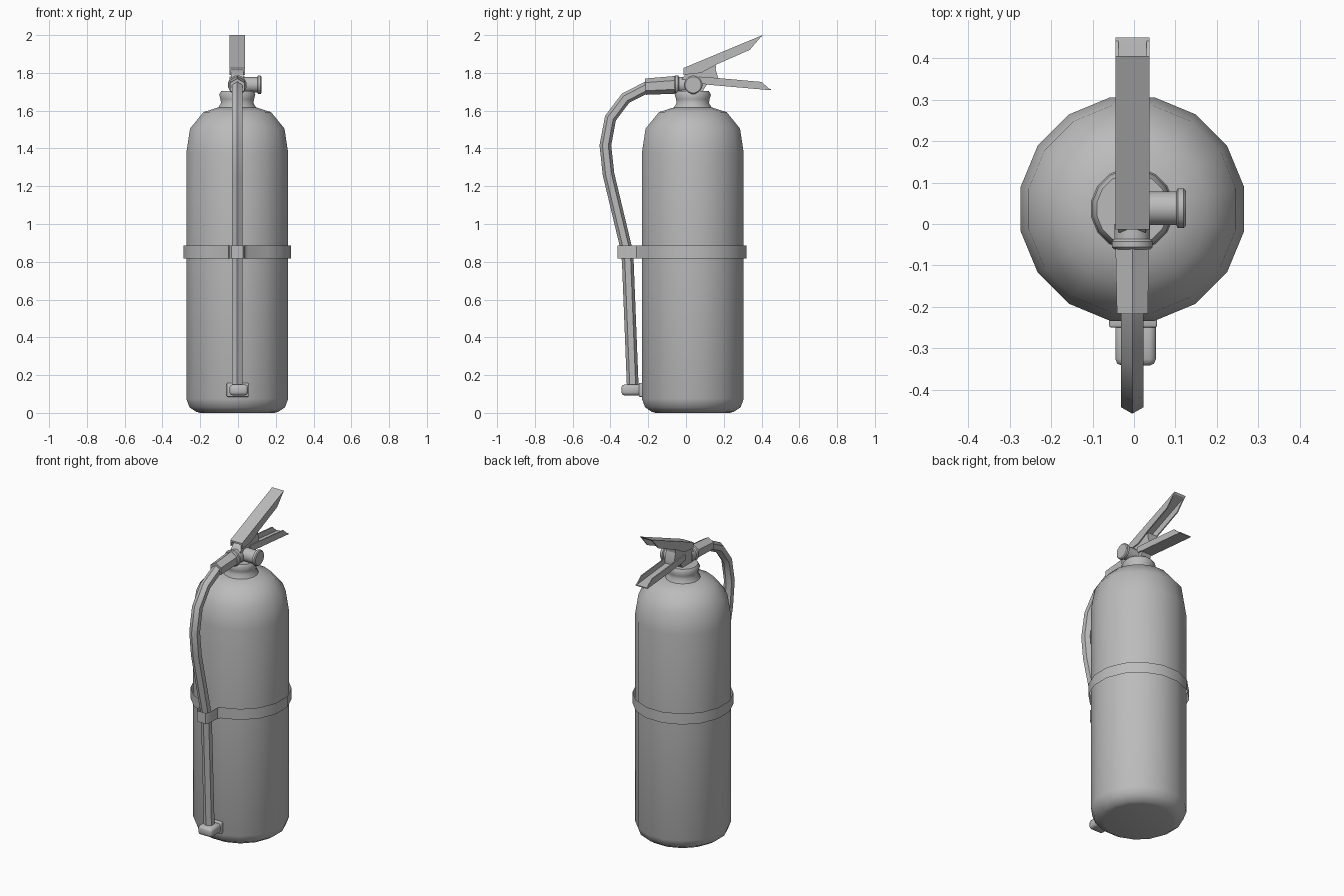
import bpy, bmesh, math
from mathutils import Vector, Matrix

cube = bpy.data.objects.get("Cube")
if cube:
    bpy.data.objects.remove(cube, do_unlink=True)

GREY = (0.5, 0.5, 0.5, 1)
grey = bpy.data.materials.new("plain_grey")
grey.use_nodes = True
grey.diffuse_color = GREY
grey.node_tree.nodes["Principled BSDF"].inputs["Base Color"].default_value = GREY

AXIS = Vector((-0.004, 0.036, 0))   # centre line of the tank


def finish(name, bm, angle=35, recalc=True):
    if recalc:
        bmesh.ops.recalc_face_normals(bm, faces=bm.faces)
    me = bpy.data.meshes.new(name)
    bm.to_mesh(me)
    bm.free()
    me.materials.append(grey)
    me.shade_smooth()
    me.set_sharp_from_angle(angle=math.radians(angle))
    ob = bpy.data.objects.new(name, me)
    bpy.context.collection.objects.link(ob)
    return ob


def skin(bm, rings, caps=True):
    """Join rings of points with quads."""
    rows = [[bm.verts.new(p) for p in ring] for ring in rings]
    n = len(rows[0])
    for a, b in zip(rows, rows[1:]):
        for i in range(n):
            bm.faces.new((a[i], a[(i + 1) % n], b[(i + 1) % n], b[i]))
    if caps:
        bm.faces.new(rows[0][::-1])
        bm.faces.new(rows[-1])


def lathe(name, profile, sides, matrix, angle=35):
    """Turn (radius, height) points about local z."""
    bm = bmesh.new()
    turns = [2 * math.pi * (i + 0.5) / sides for i in range(sides)]
    skin(bm, [[matrix @ Vector((r * math.cos(t), r * math.sin(t), h)) for t in turns]
              for r, h in profile])
    return finish(name, bm, angle)


def tube(name, path, radii, sides=6):
    """Sweep a polygon along a path of (y, z) points."""
    bm = bmesh.new()
    pts = [Vector((AXIS.x, y, z)) for y, z in path]
    rings = []
    for i, p in enumerate(pts):
        d = (pts[min(i + 1, len(pts) - 1)] - pts[max(i - 1, 0)]).normalized()
        out = Vector((0, -d.z, d.y))
        rings.append([p + radii[i] * (out * math.cos(k * math.tau / sides)
                      + Vector((math.sin(k * math.tau / sides), 0, 0)))
                      for k in range(sides)])
    skin(bm, rings)
    return finish(name, bm, 30)


def prism(bm, outline, x0, x1):
    """Extrude a side outline of (y, z) points from x0 to x1."""
    skin(bm, [[(x + AXIS.x, y, z) for y, z in outline] for x in (x0, x1)])


def channel(name, plate, wall, half=0.041, thick=0.007):
    """Pressed lever: one plate between two side walls."""
    bm = bmesh.new()
    prism(bm, plate, -half, half)
    prism(bm, wall, -half, thick - half)
    prism(bm, wall, half - thick, half)
    return finish(name, bm, 20)


def box(name, lo, hi, bevel):
    bm = bmesh.new()
    lo, hi = Vector(lo), Vector(hi)
    bmesh.ops.create_cube(bm, size=1, matrix=Matrix.Translation((lo + hi) / 2)
                          @ Matrix.Diagonal((*(hi - lo), 1)))
    bmesh.ops.bevel(bm, geom=bm.edges[:], offset=bevel, segments=2,
                    profile=0.5, affect='EDGES')
    return finish(name, bm, 50)


upright = Matrix.Translation(AXIS)

# Tank and neck
lathe("tank", [(0.2, 0), (0.222, 0.006), (0.258, 0.03), (0.275, 0.075), (0.275, 1.375),
               (0.255, 1.505), (0.183, 1.592), (0.1, 1.618)], 16, upright, 60)
lathe("neck", [(0.104, 1.612), (0.088, 1.64), (0.09, 1.66), (0.098, 1.685),
               (0.087, 1.703)], 16, upright, 50)

# Strap: open band around the tank with a loop for the hose
bm = bmesh.new()
R = 0.289
band = []
for i in range(16):
    t = math.tau * (i + 0.5) / 16 - math.pi / 2
    band.append((AXIS.x + R * math.cos(t), AXIS.y + R * math.sin(t)))
band += [(AXIS.x + x, y) for x, y in ((-0.045, -0.262), (-0.042, -0.345), (-0.03, -0.362),
                                     (0.03, -0.362), (0.042, -0.345), (0.045, -0.262))]
skin(bm, [[(x, y, z) for x, y in band] for z in (0.817, 0.886)], caps=False)
finish("strap", bm, 35, recalc=False)

# Hose and its sleeve
hose = [(-0.2, 1.727), (-0.32, 1.666), (-0.4, 1.56), (-0.427, 1.416), (-0.41, 1.263),
        (-0.32, 0.886), (-0.308, 0.8), (-0.282, 0.14)]
tube("hose", hose, [0.031] * len(hose))
tube("hose_sleeve", [(-0.215, 1.727), (-0.05, 1.737)], [0.043, 0.047])
lathe("hose_collar", [(0.044, -0.062), (0.051, -0.056), (0.051, -0.042), (0.044, -0.036),
                      (0.044, 0.0)], 12,
      Matrix.Translation((AXIS.x, -0.0, 1.737)) @ Matrix.Rotation(-math.pi / 2, 4, 'X'))

# Nozzle clip at the foot
box("nozzle_clip", (-0.045, -0.342, 0.093), (0.053, -0.235, 0.15), 0.016)
box("clip_plate", (-0.06, -0.25, 0.085), (0.056, -0.215, 0.158), 0.005)

# Valve head and side knob
bm = bmesh.new()
prism(bm, [(-0.02, 1.69), (0.08, 1.69), (0.11, 1.737), (0.168, 1.745), (0.17, 1.773),
           (0.157, 1.82), (0.16, 1.84), (0.03, 1.81), (-0.005, 1.79), (-0.02, 1.77)],
      -0.033, 0.033)
finish("valve_head", bm, 20)
lathe("side_knob", [(0.041, 0.02), (0.041, 0.102), (0.049, 0.106), (0.049, 0.12),
                    (0.043, 0.125)], 16,
      Matrix.Translation((0, 0.038, 1.737)) @ Matrix.Rotation(math.pi / 2, 4, 'Y'))

# Squeeze lever above and carry handle below
channel("squeeze_lever",
        [(-0.013, 1.826), (0.405, 2.0), (0.398, 1.99), (-0.013, 1.816)],
        [(-0.013, 1.826), (0.405, 2.0), (0.338, 1.922), (0.165, 1.846), (0.08, 1.8),
         (-0.013, 1.79)])
channel("carry_handle",
        [(0.07, 1.745), (0.12, 1.737), (0.45, 1.708), (0.45, 1.714), (0.12, 1.745)],
        [(0.07, 1.745), (0.12, 1.737), (0.45, 1.708), (0.4, 1.752), (0.165, 1.773),
         (0.07, 1.78)])
